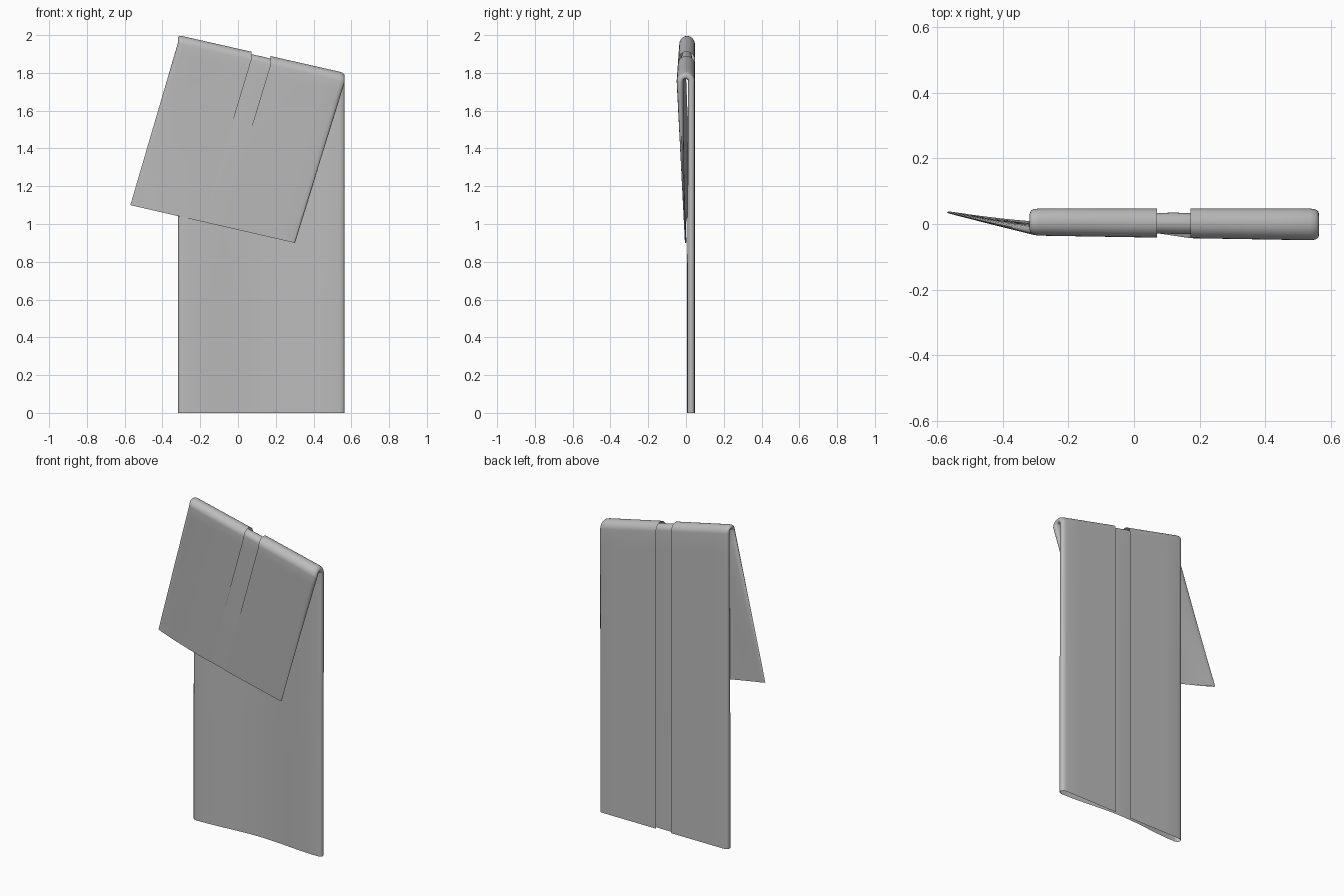
import bpy, bmesh, math
from mathutils import Vector

if "Cube" in bpy.data.objects:
    bpy.data.objects.remove(bpy.data.objects["Cube"], do_unlink=True)

LEFT, WIDTH = -0.318, 0.883
GAP_A, GAP_B = 0.44, 0.555      # fractions of width where the folded-in sides stop
PANEL_ROWS, ARC_ROWS, FLAP_ROWS = 16, 14, 16


def lerp(a, b, t):
    return a + (b - a) * t


def cross_section():
    """Loop across the width: (fraction across, 0 inner layer .. 1 outer layer)."""
    corner = [(0.03, 1), (0.012, 0.93), (0.003, 0.75), (0, 0.5),
              (0.003, 0.25), (0.012, 0.07), (0.03, 0)]
    left = [(lerp(GAP_A, 0.03, i / 4), 1) for i in range(4)] + corner
    inner = [(u, 0.62 * math.sin(math.pi * (u - 0.03) / 0.94) ** 2)
             for u in (lerp(0.03, 0.97, i / 16) for i in range(1, 16))]
    right = [(1 - u, t) for u, t in reversed(corner)]
    right += [(lerp(0.97, GAP_B, i / 4), 1) for i in range(1, 5)]
    return left + inner + right


def fold(u):
    """Centre and radii of the rounded top fold."""
    front, back = lerp(-0.035, -0.05, u), 0.047
    radius = (back - front) / 2
    return (front + back) / 2, 2.0 - 0.2 * u - radius, radius, 0.012


def panel(u, t, s):
    yc, zc, _, ri = fold(u)
    inner = lerp(0.006, yc + ri, max(0, s - 0.4) / 0.6)
    return Vector((LEFT + WIDTH * u, lerp(inner, 0.047, t), zc * s))


def arc(u, t, s):
    yc, zc, ro, ri = fold(u)
    r, a = lerp(ri, ro, t), math.pi * s
    return Vector((LEFT + WIDTH * u, yc + r * math.cos(a), zc + r * math.sin(a)))


def flap(u, t, s):
    yc, zc, ro, ri = fold(u)
    end = 0.038 * (1 - u) ** 4 - 0.006
    outer = lerp(yc - ro, end, s)
    thick = lerp(ro - ri, 0.008, 1 - (1 - s) ** 1.6)
    x = lerp(LEFT + WIDTH * u, lerp(-0.57, 0.30, u), s)
    z = lerp(zc, lerp(1.10, 0.90, u), s)
    return Vector((x, outer + thick * (1 - t), z))


# Draped towel: back panel, top fold and slanted front flap in one sheet
rows = [(panel, i / PANEL_ROWS) for i in range(PANEL_ROWS)]
rows += [(arc, i / ARC_ROWS) for i in range(ARC_ROWS)]
rows += [(flap, i / FLAP_ROWS) for i in range(FLAP_ROWS + 1)]
section = cross_section()
bm = bmesh.new()
grid = [[bm.verts.new(f(u, t, s)) for u, t in section] for f, s in rows]
for low, high in zip(grid, grid[1:]):
    for i in range(len(section) - 1):
        bm.faces.new((low[i], low[i + 1], high[i + 1], high[i]))
mesh = bpy.data.meshes.new("draped_towel")
bm.to_mesh(mesh)
bm.free()
towel = bpy.data.objects.new("draped_towel", mesh)
bpy.context.collection.objects.link(towel)

# Plain grey cloth
cloth = bpy.data.materials.new("grey_cloth")
cloth.use_nodes = True
colour = (0.5, 0.5, 0.5, 1)
cloth.diffuse_color = colour
cloth.node_tree.nodes["Principled BSDF"].inputs["Base Color"].default_value = colour
mesh.materials.append(cloth)

bpy.ops.object.select_all(action="DESELECT")
towel.select_set(True)
bpy.context.view_layer.objects.active = towel
bpy.ops.object.shade_smooth_by_angle(angle=math.radians(50))
